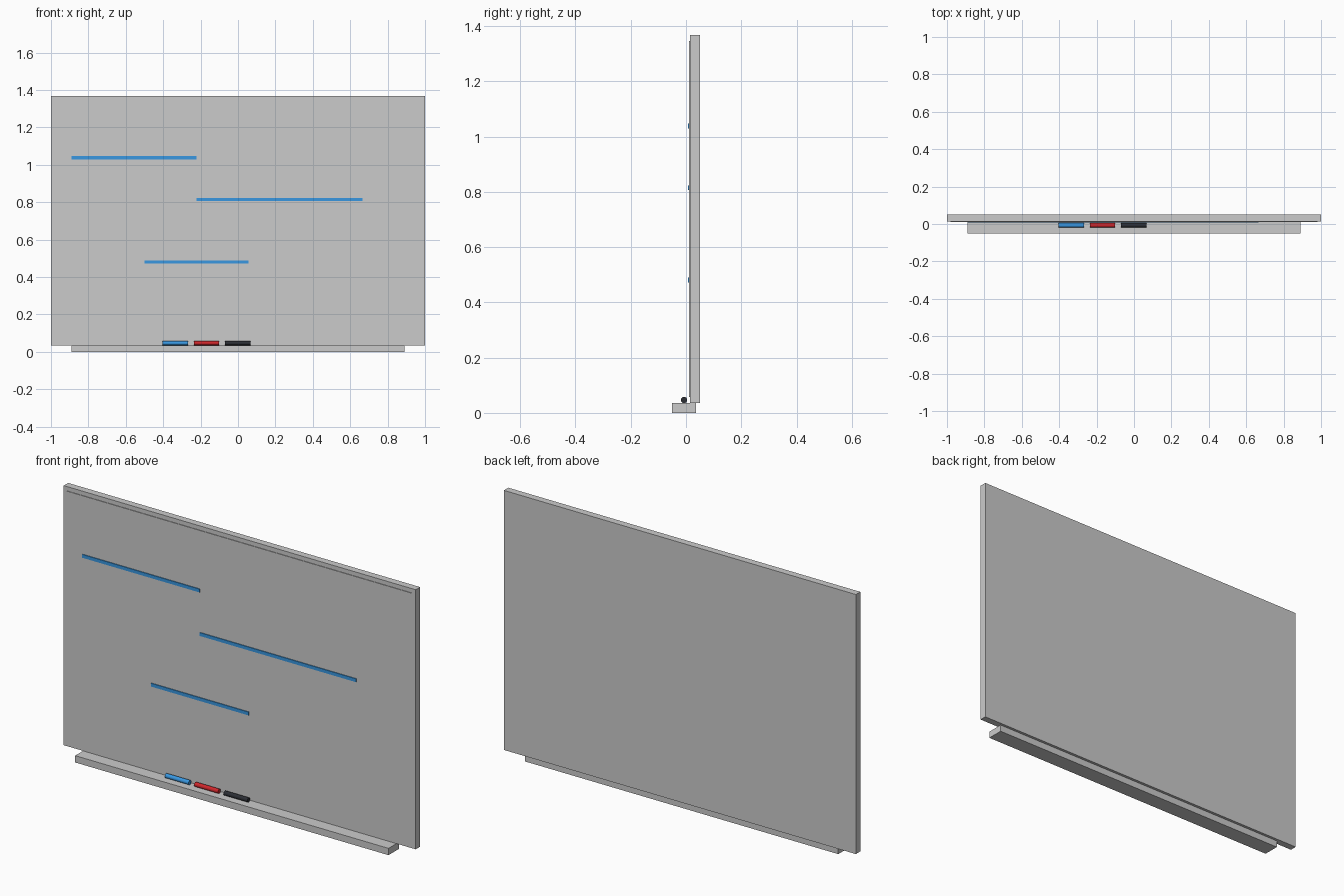
import bpy
import math

cube = bpy.data.objects.get("Cube")
if cube:
    bpy.data.objects.remove(cube, do_unlink=True)


def make_material(name, colour):
    mat = bpy.data.materials.new(name)
    mat.use_nodes = True
    mat.diffuse_color = (*colour, 1)
    mat.node_tree.nodes["Principled BSDF"].inputs["Base Color"].default_value = (*colour, 1)
    return mat


def box(name, x, y, z, mat=None):
    """Box spanning the given (low, high) ranges."""
    spans = (x, y, z)
    bpy.ops.mesh.primitive_cube_add(size=1, location=[(a + b) / 2 for a, b in spans])
    obj = bpy.context.object
    obj.name = name
    obj.scale = [b - a for a, b in spans]
    bpy.ops.object.transform_apply(location=False, rotation=False, scale=True)
    if mat:
        obj.data.materials.append(mat)
    return obj


def marker(name, x, mat):
    """Pen lying along x on the tray."""
    radius = 0.0115
    bpy.ops.mesh.primitive_cylinder_add(
        vertices=16, radius=radius, depth=0.135,
        location=(x, -0.007, TRAY_TOP + radius), rotation=(0, math.pi / 2, 0))
    obj = bpy.context.object
    obj.name = name
    obj.data.materials.append(mat)
    bpy.ops.object.shade_smooth_by_angle()


TRAY_TOP = 0.035
FRAME_FRONT = 0.014
PANEL_FRONT = 0.011

white = make_material("board_white", (0.82, 0.83, 0.83))
blue = make_material("blue_ink", (0.04, 0.31, 0.75))
red = make_material("red_ink", (0.62, 0.02, 0.025))
black = make_material("black_ink", (0.025, 0.028, 0.035))

# Board: frame slab with a slightly raised writing surface
box("board_frame", (-1, 1), (FRAME_FRONT, 0.05), (TRAY_TOP, 1.368))
box("writing_surface", (-0.98, 0.98), (PANEL_FRONT, 0.03), (0.057, 1.346), white)

# Pen tray under the front edge
box("pen_tray", (-0.89, 0.89), (-0.05, 0.036), (0, TRAY_TOP))

# Drawn lines
strokes = {"upper": (-0.89, -0.223, 1.038),
           "middle": (-0.223, 0.665, 0.815),
           "lower": (-0.5, 0.055, 0.481)}
for label, (left, right, z) in strokes.items():
    box(f"{label}_line", (left, right), (0.007, PANEL_FRONT + 0.002),
        (z - 0.0085, z + 0.0085), blue)

# Markers on the tray
for index, (label, mat) in enumerate((("blue", blue), ("red", red), ("black", black))):
    marker(f"{label}_marker", -0.336 + index * 0.167, mat)
